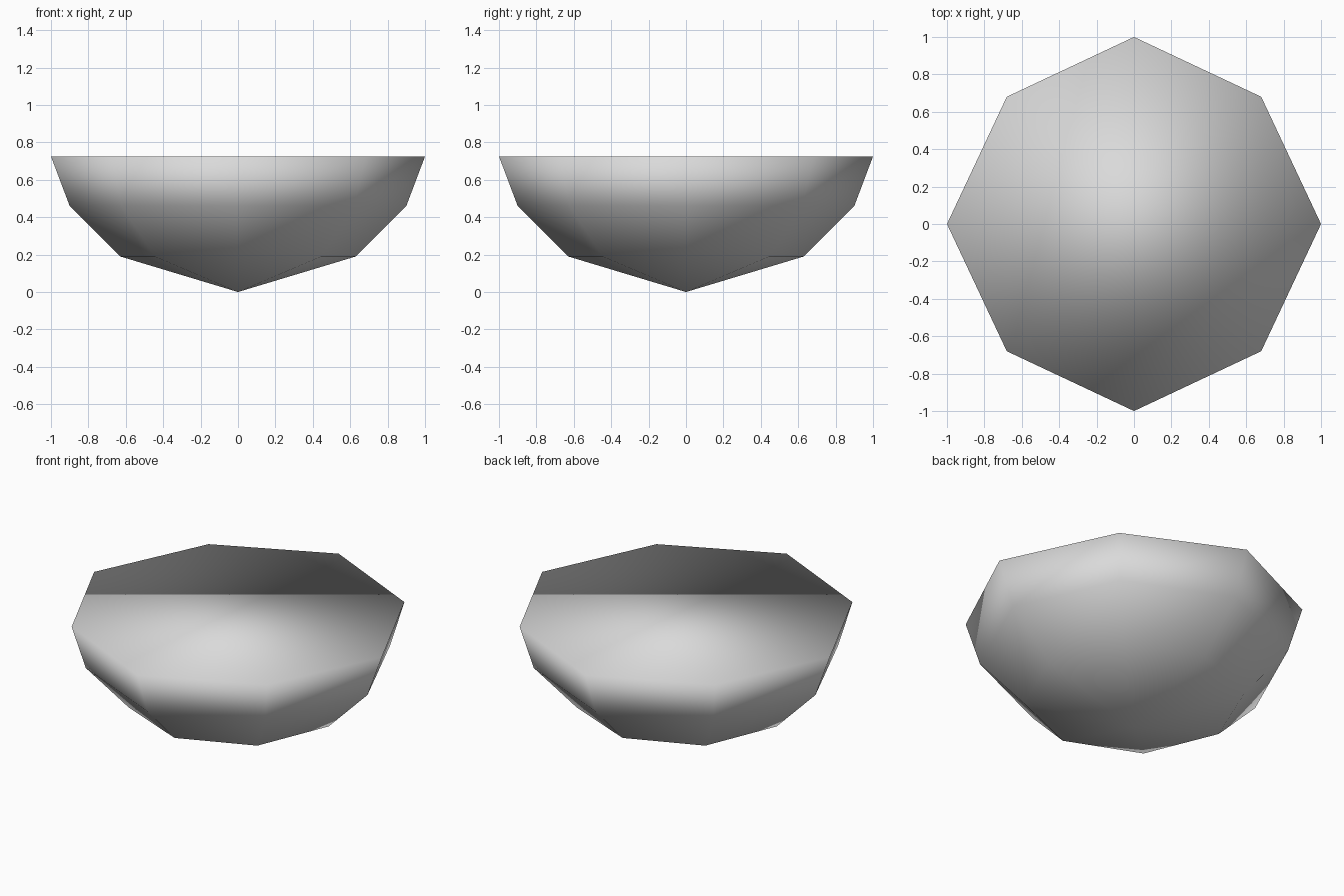
import bpy, bmesh, math

if "Cube" in bpy.data.objects:
    bpy.data.objects.remove(bpy.data.objects["Cube"])

# (radius on the axes, radius on the diagonals, height) of each eight-sided ring
RINGS = [(0.63, 0.63, 0.19), (0.90, 0.88, 0.46), (1.0, 0.962, 0.725)]
SIDES = 8

bm = bmesh.new()


def add_ring(axis_r, diag_r, z):
    verts = []
    for i in range(SIDES):
        a = math.tau * i / SIDES
        r = diag_r if i % 2 else axis_r
        verts.append(bm.verts.new((r * math.cos(a), r * math.sin(a), z)))
    return verts


# Pointed underside
tip = bm.verts.new((0, 0, 0))
rings = [add_ring(*r) for r in RINGS]
for i in range(SIDES):
    j = (i + 1) % SIDES
    bm.faces.new((tip, rings[0][j], rings[0][i]))
    # Bands of the rounded wall
    for low, high in zip(rings, rings[1:]):
        bm.faces.new((low[i], low[j], high[j], high[i]))

# Flat top, one face sharing the rim
bm.faces.new(rings[-1])

# The whole body is smooth shaded, including across the rim
for f in bm.faces:
    f.smooth = True
bmesh.ops.recalc_face_normals(bm, faces=bm.faces)

mesh = bpy.data.meshes.new("half_dome_body")
bm.to_mesh(mesh)
bm.free()

grey = bpy.data.materials.new("light_grey")
grey.diffuse_color = (0.7, 0.7, 0.7, 1)
grey.use_nodes = True
grey.node_tree.nodes["Principled BSDF"].inputs["Base Color"].default_value = grey.diffuse_color
mesh.materials.append(grey)

body = bpy.data.objects.new("half_dome_body", mesh)
bpy.context.collection.objects.link(body)
